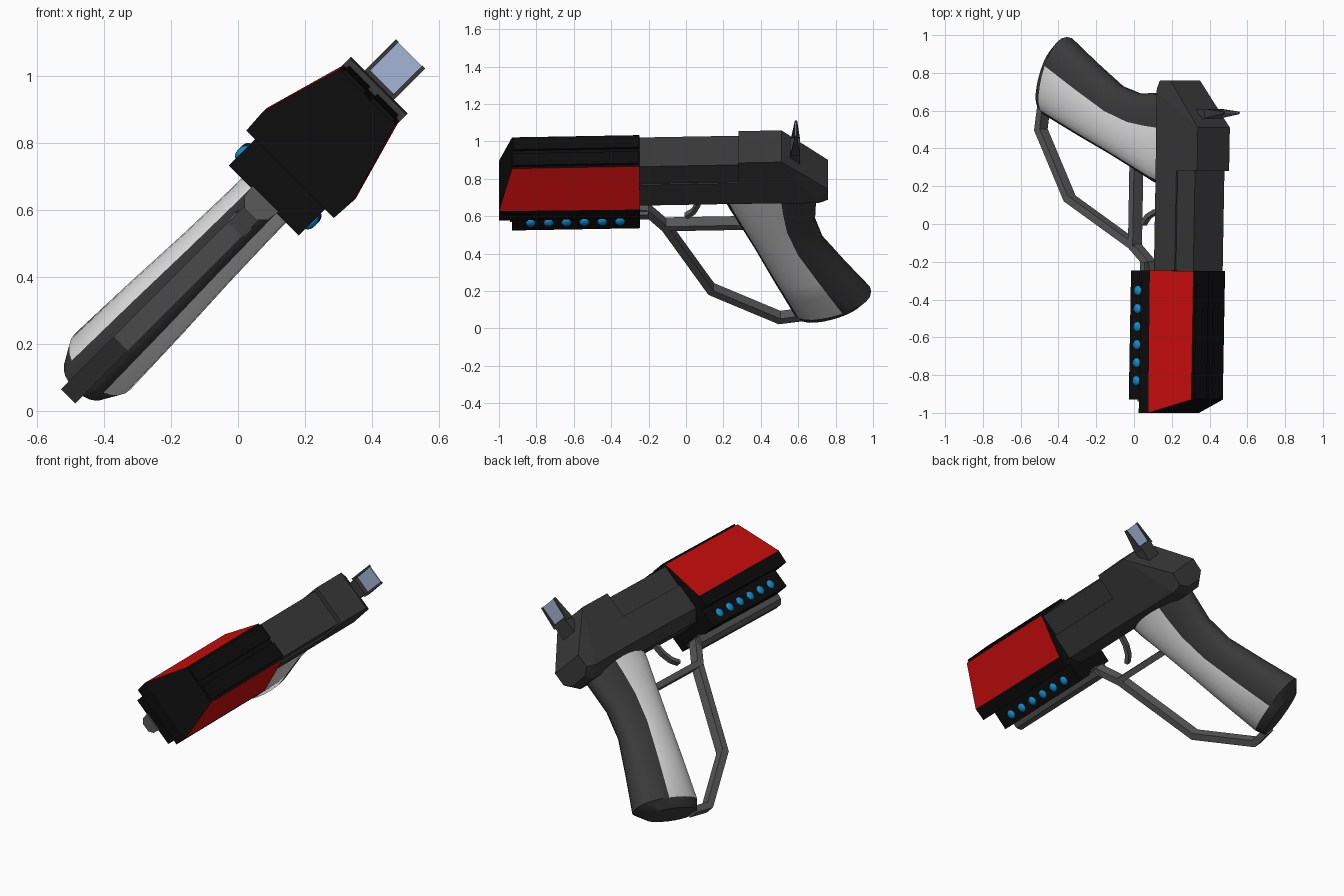
import bpy, bmesh, math
from mathutils import Matrix, Vector

if "Cube" in bpy.data.objects:
    bpy.data.objects.remove(bpy.data.objects["Cube"])

# Parts are built upright as (side, along, up), then pitched slightly and rolled 45 degrees
PITCH = Matrix.Identity(4)
PITCH[2][1] = 0.025
PLACE = Matrix.Rotation(math.pi / 4, 4, 'Y') @ Matrix.Translation((-0.39, 0, 0)) @ PITCH


def material(name, rgb):
    m = bpy.data.materials.new(name)
    m.diffuse_color = (*rgb, 1)
    m.use_nodes = True
    m.node_tree.nodes["Principled BSDF"].inputs["Base Color"].default_value = m.diffuse_color
    return m


DARK = material("dark_grey", (0.042, 0.042, 0.042))
BLACK = material("black", (0.004, 0.004, 0.004))
RED = material("red", (0.6, 0.004, 0.004))
WHITE = material("white", (0.8, 0.8, 0.8))
BLUE = material("blue", (0.006, 0.26, 0.6))
GLASS = material("pale_blue", (0.37, 0.46, 0.68))
GREY = material("mid_grey", (0.1, 0.1, 0.1))


def finish(name, bm, mats, rule=None, smooth=False):
    bmesh.ops.recalc_face_normals(bm, faces=bm.faces)
    if rule:
        for f in bm.faces:
            f.material_index = rule(f)
    bm.transform(PLACE)
    me = bpy.data.meshes.new(name)
    bm.to_mesh(me)
    bm.free()
    for m in mats:
        me.materials.append(m)
    ob = bpy.data.objects.new(name, me)
    bpy.context.collection.objects.link(ob)
    if smooth:
        bpy.ops.object.select_all(action='DESELECT')
        ob.select_set(True)
        bpy.context.view_layer.objects.active = ob
        bpy.ops.object.shade_smooth_by_angle(angle=math.radians(40))
    return ob


def hull(name, half_points, mats, rule=None):
    """Convex part from points mirrored across the centre plane."""
    bm = bmesh.new()
    for s, y, v in half_points:
        bm.verts.new((s, y, v))
        bm.verts.new((-s, y, v))
    bmesh.ops.convex_hull(bm, input=bm.verts)
    bmesh.ops.dissolve_limit(bm, angle_limit=0.02, verts=bm.verts, edges=bm.edges)
    return finish(name, bm, mats, rule)


def box(name, s, y, v, mat):
    bm = bmesh.new()
    bmesh.ops.create_cube(bm, size=1)
    for p in bm.verts:
        p.co = [r[0] if c < 0 else r[1] for c, r in zip(p.co, (s, y, v))]
    return finish(name, bm, [mat])


def loft(bm, rings):
    vs = [[bm.verts.new(p) for p in r] for r in rings]
    n = len(vs[0])
    for a, b in zip(vs, vs[1:]):
        for i in range(n):
            bm.faces.new((a[i], a[(i + 1) % n], b[(i + 1) % n], b[i]))
    bm.faces.new(vs[0])
    bm.faces.new(vs[-1])


def strip(name, path, half, thick, mat):
    """Flat bar bent along a path of (along, up) points with mitred corners."""
    pts = [Vector(p) for p in path]
    rings = []
    for i, p in enumerate(pts):
        d1 = (p - pts[i - 1]).normalized() if i else (pts[1] - p).normalized()
        d2 = (pts[i + 1] - p).normalized() if i < len(pts) - 1 else d1
        t = (d1 + d2).normalized()
        n = Vector((-t.y, t.x)) * thick / 2 / max(0.5, t.dot(d1))
        a, b = p + n, p - n
        rings.append([(-half, *a), (half, *a), (half, *b), (-half, *b)])
    bm = bmesh.new()
    loft(bm, rings)
    return finish(name, bm, [mat])


# Front housing with red upper side panels
hull("front_housing", [(0.185, -1.0, 0.635), (0.19, -1.0, 0.712), (0.118, -0.93, 0.96),
                       (0.185, -0.245, 0.635), (0.19, -0.245, 0.705), (0.118, -0.25, 0.96)],
     [BLACK, RED], lambda f: int(abs(f.normal.x) > 0.7 and f.calc_center_median().z > 0.75))
box("lower_housing", (-0.148, 0.148), (-0.93, -0.245), (0.522, 0.65), BLACK)
for sign in (-1, 1):
    box("top_rail", sorted((sign * 0.015, sign * 0.105)), (-0.925, -0.25), (0.95, 0.972), BLACK)

# Indicator lights along both sides of the lower housing
for sign in (-1, 1):
    for i in range(6):
        bm = bmesh.new()
        bmesh.ops.create_uvsphere(bm, u_segments=16, v_segments=10, radius=0.027)
        bm.transform(Matrix.Translation((sign * 0.146, -0.83 + i * 0.0955, 0.575))
                     @ Matrix.Diagonal((0.6, 1, 1, 1)))
        finish("indicator_light", bm, [BLUE], smooth=True)

# Rail under the housing
hull("under_rail", [(0.055, y, 0.53) for y in (-0.94, -0.2)]
     + [(0.05, y, 0.49) for y in (-0.94, -0.2)]
     + [(0.025, y, 0.465) for y in (-0.94, -0.2)], [GREY])

# Frame, slide and sloped rear
hull("frame", [(s, y, v) for y in (-0.26, 0.3)
               for s, v in ((0.06, 0.605), (0.12, 0.665), (0.12, 0.82))], [DARK])
box("slide", (-0.11, 0.11), (-0.26, 0.3), (0.8, 0.95), DARK)
hull("rear_body", [(0.06, 0.28, 0.605), (0.12, 0.28, 0.665), (0.12, 0.28, 0.975),
                   (0.12, 0.51, 0.975), (0.12, 0.70, 0.66), (0.06, 0.72, 0.605),
                   (0.11, 0.76, 0.755), (0.11, 0.76, 0.675), (0.06, 0.76, 0.64)], [DARK])

# Rear sight: base, two tapered posts and a glass plate
box("sight_base", (-0.05, 0.05), (0.555, 0.61), (0.86, 0.985), DARK)
for sign in (-1, 1):
    bm = bmesh.new()
    loft(bm, [[(sign * s, y, v) for y, v in ((0.56, 0.965), (0.61, 0.965), (0.594, 1.105), (0.582, 1.105))]
              for s in (0.05, 0.062)])
    finish("sight_post", bm, [DARK])
box("sight_glass", (-0.05, 0.05), (0.584, 0.592), (0.975, 1.103), GLASS)

# Grip: rounded sections between a front and a back point, (front y, v, back y, v, half width)
SECTIONS = [(0.18, 0.66, 0.70, 0.66, 0.09), (0.22, 0.55, 0.695, 0.55, 0.093),
            (0.285, 0.41, 0.69, 0.42, 0.095), (0.365, 0.23, 0.735, 0.26, 0.10),
            (0.46, 0.0, 0.86, 0.06, 0.11), (0.575, -0.27, 0.99, -0.135, 0.118),
            (0.61, -0.315, 0.94, -0.205, 0.085)]
N = 24
rings = []
for fy, fv, by, bv, w in SECTIONS:
    ring = []
    for i in range(N):
        a = 2 * math.pi * i / N
        t = 0.5 - 0.5 * math.cos(a)
        s = math.copysign(w * abs(math.sin(a)) ** 0.8, math.sin(a))
        ring.append((s, fy + t * (by - fy), fv + t * (bv - fv)))
    rings.append(ring)
bm = bmesh.new()
loft(bm, rings)
bm.faces.ensure_lookup_table()
# White side panels run between fixed columns of the sections, above the end cap
panel = {r * N + c for r in range(len(SECTIONS) - 2) for k in range(2, 7) for c in (k, N - 1 - k)}
for i, f in enumerate(bm.faces):
    f.material_index = int(i in panel)
finish("grip", bm, [DARK, WHITE], smooth=True)

# Guards and trigger
strip("hand_guard", [(-0.30, 0.53), (-0.21, 0.515), (-0.11, 0.39), (0.135, -0.095),
                     (0.5, -0.32), (0.63, -0.30)], 0.03, 0.04, GREY)
strip("trigger_guard", [(-0.12, 0.40), (0.32, 0.40)], 0.035, 0.035, GREY)
strip("trigger", [(0.075, 0.62), (0.065, 0.55), (0.04, 0.495), (0.0, 0.46)], 0.016, 0.024, GREY)
